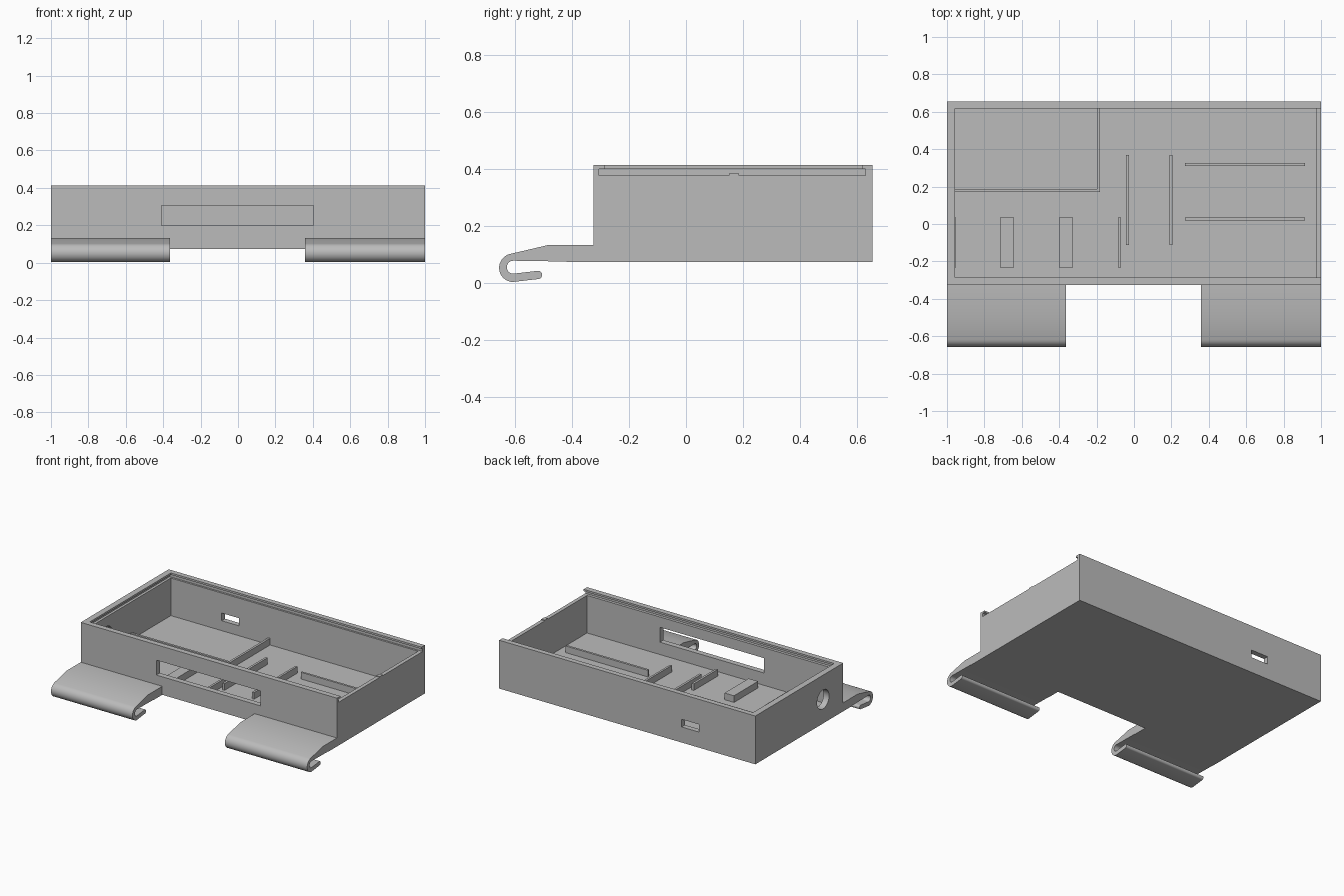
import bpy, bmesh, math

default = bpy.data.objects.get("Cube")
if default:
    bpy.data.objects.remove(default, do_unlink=True)

grey = bpy.data.materials.new("plain_grey")
grey.use_nodes = True
grey.diffuse_color = (0.5, 0.5, 0.5, 1)
grey.node_tree.nodes["Principled BSDF"].inputs["Base Color"].default_value = (0.5, 0.5, 0.5, 1)


def finish(name, bm):
    """Turn a bmesh into a named grey object."""
    bmesh.ops.recalc_face_normals(bm, faces=bm.faces)
    mesh = bpy.data.meshes.new(name)
    bm.to_mesh(mesh)
    bm.free()
    mesh.materials.append(grey)
    obj = bpy.data.objects.new(name, mesh)
    bpy.context.collection.objects.link(obj)
    return obj


def block(name, x, y, z):
    """Box given by its (low, high) range on each axis."""
    bm = bmesh.new()
    bmesh.ops.create_cube(bm, size=1)
    for v in bm.verts:
        v.co = [r[0] if c < 0 else r[1] for c, r in zip(v.co, (x, y, z))]
    return finish(name, bm)


def activate(obj):
    bpy.ops.object.select_all(action='DESELECT')
    obj.select_set(True)
    bpy.context.view_layer.objects.active = obj


def cut(target, cutter):
    cutter.hide_render = True
    mod = target.modifiers.new("cut", 'BOOLEAN')
    mod.operation = 'DIFFERENCE'
    mod.solver = 'EXACT'
    mod.object = cutter
    activate(target)
    bpy.ops.object.modifier_apply(modifier=mod.name)
    bpy.data.objects.remove(cutter, do_unlink=True)


# Main tray: outer box, hollowed, with a lid groove open at the +x end
BOTTOM, FLOOR, TOP = 0.073, 0.113, 0.414
FRONT, BACK = -0.325, 0.655
tray = block("tray", (-1, 1), (FRONT, BACK), (BOTTOM, TOP))
cut(tray, block("cavity", (-0.957, 0.973), (-0.286, 0.618), (FLOOR, 0.39)))
cut(tray, block("lid_groove", (-0.975, 1.1), (-0.306, 0.631), (0.378, 0.401)))
cut(tray, block("lid_opening", (-0.957, 1.1), (-0.286, 0.618), (0.39, 0.5)))

# Openings in the walls: front window, back slot, round side hole
cut(tray, block("front_window", (-0.41, 0.405), (-0.4, -0.2), (0.2, 0.305)))
cut(tray, block("back_slot", (-0.56, -0.425), (0.5, 0.8), (0.183, 0.237)))
bpy.ops.mesh.primitive_cylinder_add(vertices=48, radius=0.067, depth=0.2,
                                    location=(-1, -0.1, 0.243),
                                    rotation=(0, math.pi / 2, 0))
cut(tray, bpy.context.object)
activate(tray)
bpy.ops.object.shade_smooth_by_angle(angle=math.radians(30))

# Lid catch on the low end wall
block("lid_catch", (0.973, 1), (0.152, 0.186), (0.37, 0.384))

# Low ribs and rests on the tray floor
BAY_Y = (-0.232, 0.036)
ribs = {
    "bay_wall_long": ((-0.957, -0.182), (0.17, 0.186)),
    "bay_wall_short": ((-0.198, -0.182), (0.17, 0.62)),
    "rest_outer": ((-0.717, -0.642), BAY_Y),
    "rest_inner": ((-0.4, -0.326), BAY_Y),
    "rest_stop": ((-0.086, -0.07), BAY_Y),
    "rest_wall_pad": ((-0.96, -0.953), BAY_Y),
    "cross_rib_a": ((-0.043, -0.027), (-0.113, 0.368)),
    "cross_rib_b": ((0.19, 0.205), (-0.113, 0.368)),
    "long_rib_back": ((0.273, 0.914), (0.31, 0.325)),
    "long_rib_front": ((0.273, 0.914), (0.02, 0.036)),
}
for name, (x, y) in ribs.items():
    block(name, x, y, (FLOOR - 0.005, 0.16))


# Hooked clips: one side profile extruded along x
def arc(cy, cz, r, start, end, steps):
    angles = [math.radians(start + (end - start) * i / steps) for i in range(steps + 1)]
    return [(cy + r * math.cos(a), cz + r * math.sin(a)) for a in angles]


profile = [(FRONT, 0.133), (-0.485, 0.133)]
profile += arc(-0.607, 0.053, 0.05, 104, 266, 18)       # outside of the bend
profile += arc(-0.52, 0.028, 0.0145, -86, 94, 10)       # rounded hook tip
profile += arc(-0.607, 0.055, 0.023, 266, 90, 16)       # inside of the bend
profile += [(-0.42, 0.075), (-0.42, BOTTOM), (FRONT, BOTTOM)]


def clip(name, x0, x1):
    bm = bmesh.new()
    face = bm.faces.new([bm.verts.new((x0, y, z)) for y, z in profile])
    ext = bmesh.ops.extrude_face_region(bm, geom=[face])
    moved = [v for v in ext["geom"] if isinstance(v, bmesh.types.BMVert)]
    bmesh.ops.translate(bm, verts=moved, vec=(x1 - x0, 0, 0))
    activate(finish(name, bm))
    bpy.ops.object.shade_smooth_by_angle(angle=math.radians(30))


clip("right_clip", -1, -0.364)
clip("left_clip", 0.358, 1)
